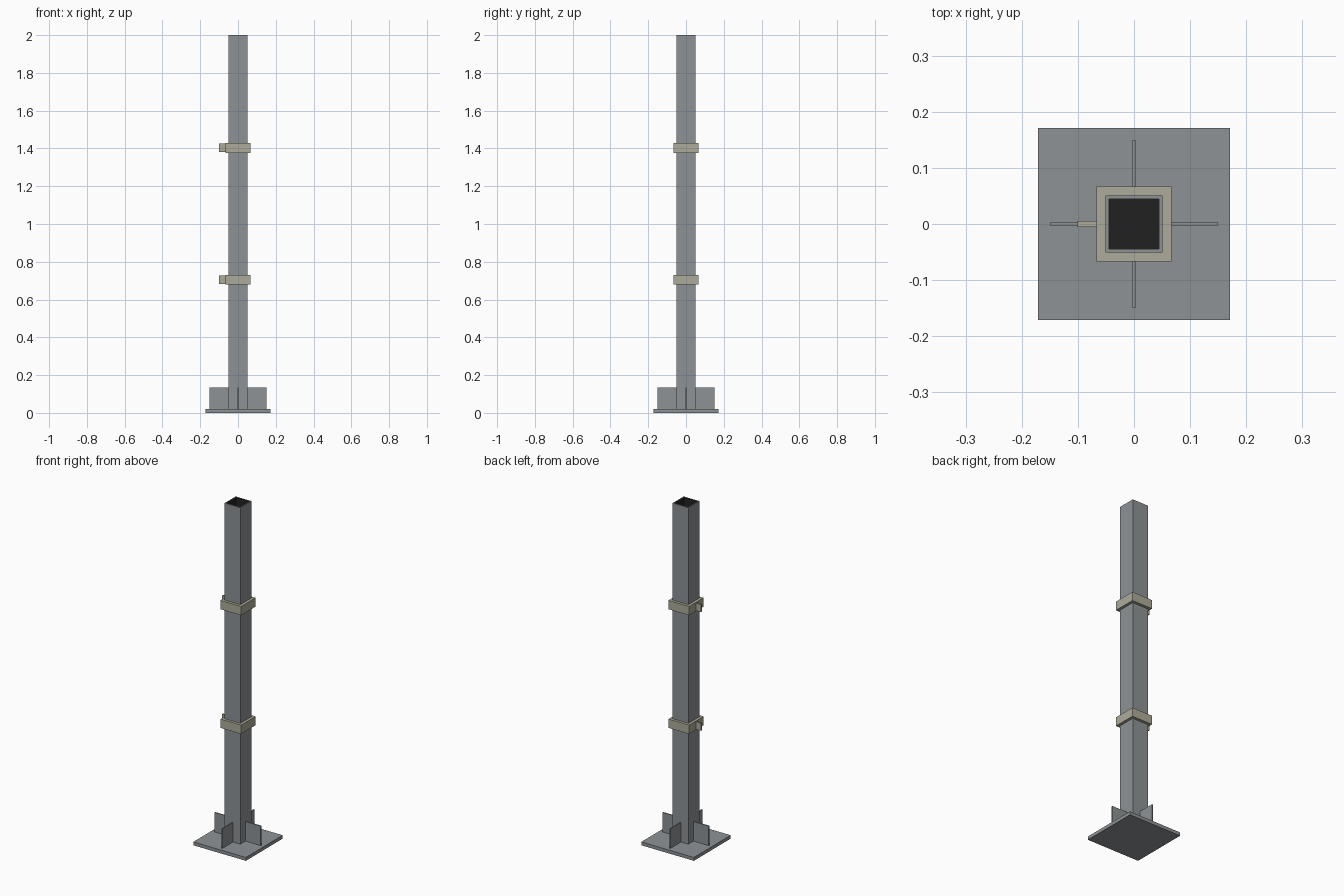
import bpy
import bmesh
from math import pi
from mathutils import Matrix, Vector

cube = bpy.data.objects.get("Cube")
if cube:
    bpy.data.objects.remove(cube)


def material(name, rgb):
    mat = bpy.data.materials.new(name)
    mat.use_nodes = True
    mat.diffuse_color = (*rgb, 1)
    mat.node_tree.nodes["Principled BSDF"].inputs["Base Color"].default_value = (*rgb, 1)
    return mat


steel = material("grey steel", (0.27, 0.29, 0.30))
clamp = material("beige clamp", (0.42, 0.41, 0.32))
dark = material("dark interior", (0.015, 0.015, 0.015))


def finish(name, bm, mat):
    mesh = bpy.data.meshes.new(name)
    bm.to_mesh(mesh)
    bm.free()
    mesh.materials.append(mat)
    obj = bpy.data.objects.new(name, mesh)
    bpy.context.collection.objects.link(obj)
    return obj


def box(name, low, high, mat, turn=0):
    low, high = Vector(low), Vector(high)
    bm = bmesh.new()
    place = (Matrix.Rotation(turn, 4, "Z") @ Matrix.Translation((low + high) / 2)
             @ Matrix.Diagonal((*(high - low), 1)))
    bmesh.ops.create_cube(bm, size=1, matrix=place)
    return finish(name, bm, mat)


def square_tube(name, outer, inner, z0, z1, mat):
    """Square ring with open ends and real wall thickness."""
    bm = bmesh.new()
    corners = ((-1, -1), (1, -1), (1, 1), (-1, 1))
    loops = [[bm.verts.new((x * r, y * r, z)) for x, y in corners]
             for r, z in ((outer, z0), (outer, z1), (inner, z1), (inner, z0))]
    for a, b in zip(loops, loops[1:] + loops[:1]):
        for i in range(4):
            j = (i + 1) % 4
            bm.faces.new((a[i], a[j], b[j], b[i]))
    bmesh.ops.recalc_face_normals(bm, faces=bm.faces)
    return finish(name, bm, mat)


# Base plate and hollow post
PLATE_TOP = 0.02
box("base_plate", (-0.171, -0.171, 0), (0.171, 0.171, PLATE_TOP), steel)
post = square_tube("post", 0.051, 0.045, PLATE_TOP, 2, steel)

# Dark bore: inner walls and the floor inside the post
post.data.materials.append(dark)
for face in post.data.polygons:
    if abs(face.normal.z) < 0.5 and face.center.to_2d().dot(face.normal.to_2d()) < 0:
        face.material_index = 1
box("bore_floor", (-0.045, -0.045, PLATE_TOP), (0.045, 0.045, PLATE_TOP + 0.005), dark)

# Four stiffener plates around the foot
for i, side in enumerate(("left", "back", "right", "front")):
    box(f"{side}_stiffener", (0.051, -0.003, PLATE_TOP), (0.15, 0.003, 0.135),
        steel, i * pi / 2)

# Clamp collars, each with a lug on the right
for label, z in (("lower", 0.705), ("upper", 1.403)):
    square_tube(f"{label}_collar", 0.067, 0.051, z - 0.026, z + 0.026, clamp)
    box(f"{label}_lug", (-0.101, -0.005, z - 0.022), (-0.067, 0.005, z + 0.022), clamp)
